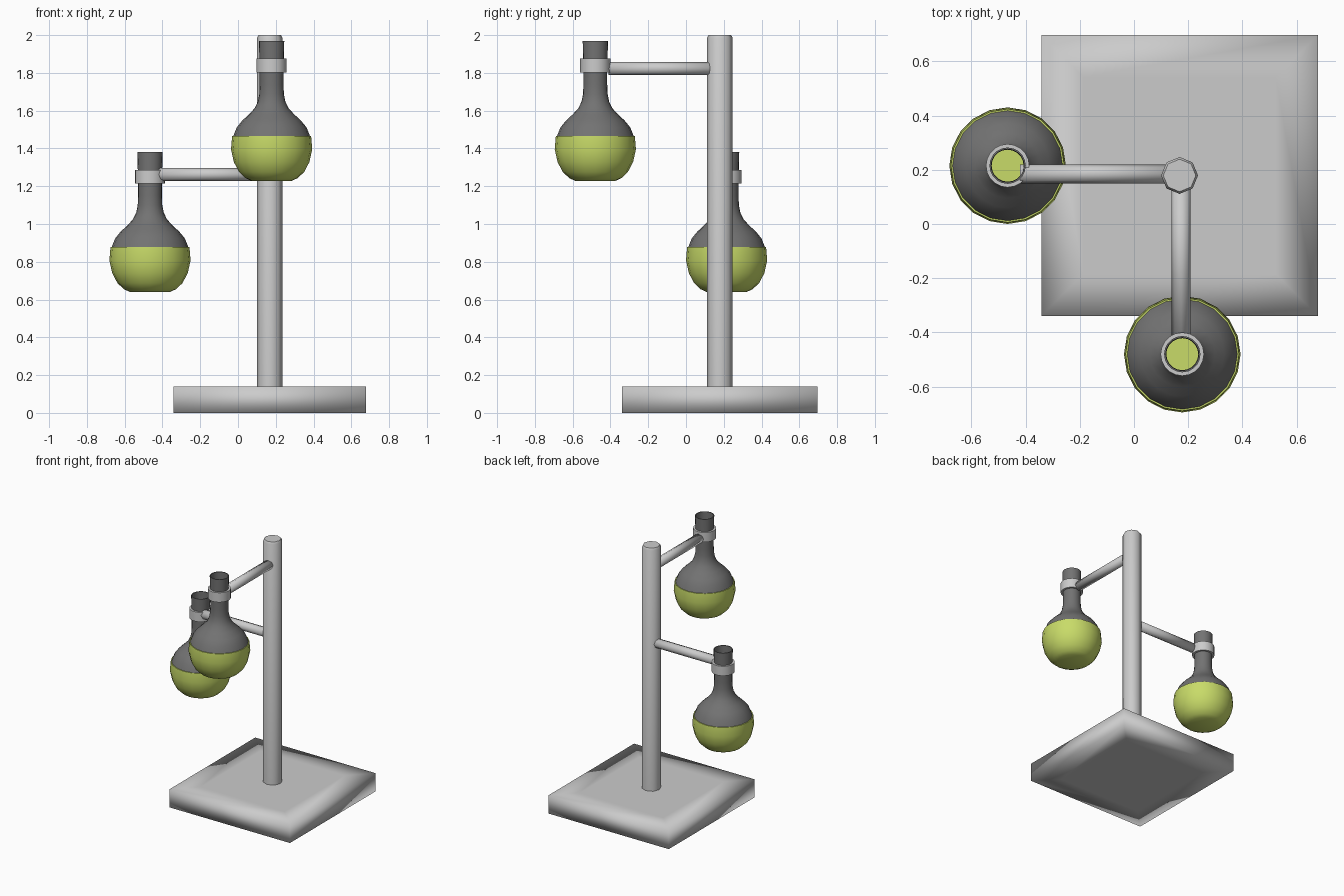
import bpy, bmesh, math
from mathutils import Vector

if "Cube" in bpy.data.objects:
    bpy.data.objects.remove(bpy.data.objects["Cube"])


def material(name, rgb):
    m = bpy.data.materials.new(name)
    m.diffuse_color = (*rgb, 1)
    m.use_nodes = True
    m.node_tree.nodes["Principled BSDF"].inputs["Base Color"].default_value = m.diffuse_color
    return m


GLASS = material("dark_glass", (0.17, 0.17, 0.17))
LIQUID = material("green_liquid", (0.58, 0.71, 0.14))


def finish(name, bm, mat=None, angle=None):
    bmesh.ops.recalc_face_normals(bm, faces=bm.faces)
    me = bpy.data.meshes.new(name)
    bm.to_mesh(me)
    bm.free()
    ob = bpy.data.objects.new(name, me)
    bpy.context.collection.objects.link(ob)
    if mat:
        me.materials.append(mat)
    for p in me.polygons:
        p.use_smooth = True
    if angle:
        bpy.ops.object.select_all(action='DESELECT')
        ob.select_set(True)
        bpy.context.view_layer.objects.active = ob
        bpy.ops.object.shade_smooth_by_angle(angle=math.radians(angle))
    return ob


def lathe(name, profile, loc, sides, mat=None, caps=False, closed=False, angle=40):
    bm = bmesh.new()
    rings = []
    for r, z in profile:
        rings.append([bm.verts.new((loc[0] + r * math.cos(2 * math.pi * i / sides),
                                    loc[1] + r * math.sin(2 * math.pi * i / sides),
                                    loc[2] + z)) for i in range(sides)])
    pairs = list(zip(rings, rings[1:]))
    if closed:
        pairs.append((rings[-1], rings[0]))
    for a, b in pairs:
        for i in range(sides):
            j = (i + 1) % sides
            bm.faces.new((a[i], a[j], b[j], b[i]))
    if caps:
        bm.faces.new(rings[0])
        bm.faces.new(rings[-1])
    return finish(name, bm, mat, angle)


def rod(name, a, b, r):
    a, b = Vector(a), Vector(b)
    d = b - a
    bm = bmesh.new()
    bmesh.ops.create_cone(bm, cap_ends=True, segments=8, radius1=r, radius2=r, depth=d.length)
    bm.transform(d.to_track_quat('Z', 'Y').to_matrix().to_4x4())
    bmesh.ops.translate(bm, verts=bm.verts, vec=(a + b) / 2)
    return finish(name, bm)


PX, PY = 0.168, 0.179

# square base slab with softly shaded faces
bm = bmesh.new()
bmesh.ops.create_cube(bm, size=1)
bmesh.ops.scale(bm, verts=bm.verts, vec=(1.02, 1.036, 0.14))
bmesh.ops.translate(bm, verts=bm.verts, vec=(PX, PY, 0.07))
caps = [f for f in bm.faces if abs(f.normal.z) > 0.9]
bmesh.ops.inset_individual(bm, faces=caps, thickness=0.22)
top = [f for f in caps if f.normal.z > 0]
bmesh.ops.inset_individual(bm, faces=top, thickness=0.16)
finish("base", bm)

# upright post
lathe("post", [(0.068, 0.1), (0.068, 1.985), (0.06, 2.0)], (PX, PY, 0), 8, caps=True, angle=60)

# arms and hanging flasks
outer = [(0.203, 0.238), (0.185, 0.283), (0.155, 0.32), (0.12, 0.352), (0.09, 0.385),
         (0.073, 0.42), (0.065, 0.46), (0.063, 0.51), (0.063, 0.58), (0.067, 0.742)]
inner = [(0.061, 0.742), (0.059, 0.58), (0.059, 0.46)]
liquid = [(0.106, 0.0), (0.138, 0.015), (0.172, 0.047), (0.2, 0.1),
          (0.215, 0.168), (0.209, 0.238)]
collar = [(0.08, 0.574), (0.08, 0.647), (0.064, 0.647), (0.064, 0.574)]

for tag, loc, start, end in (
        ("lower", (-0.466, 0.215, 0.64), (PX, 0.185, 1.262), (-0.42, 0.185, 1.262)),
        ("upper", (0.178, -0.48, 1.228), (0.174, PY, 1.823), (0.174, -0.41, 1.823))):
    rod(tag + "_arm", start, end, 0.035)
    lathe(tag + "_flask", outer + inner, loc, 20, GLASS)
    lathe(tag + "_liquid", liquid, loc, 20, LIQUID, caps=True, angle=60)
    lathe(tag + "_collar", collar, loc, 20, closed=True)
